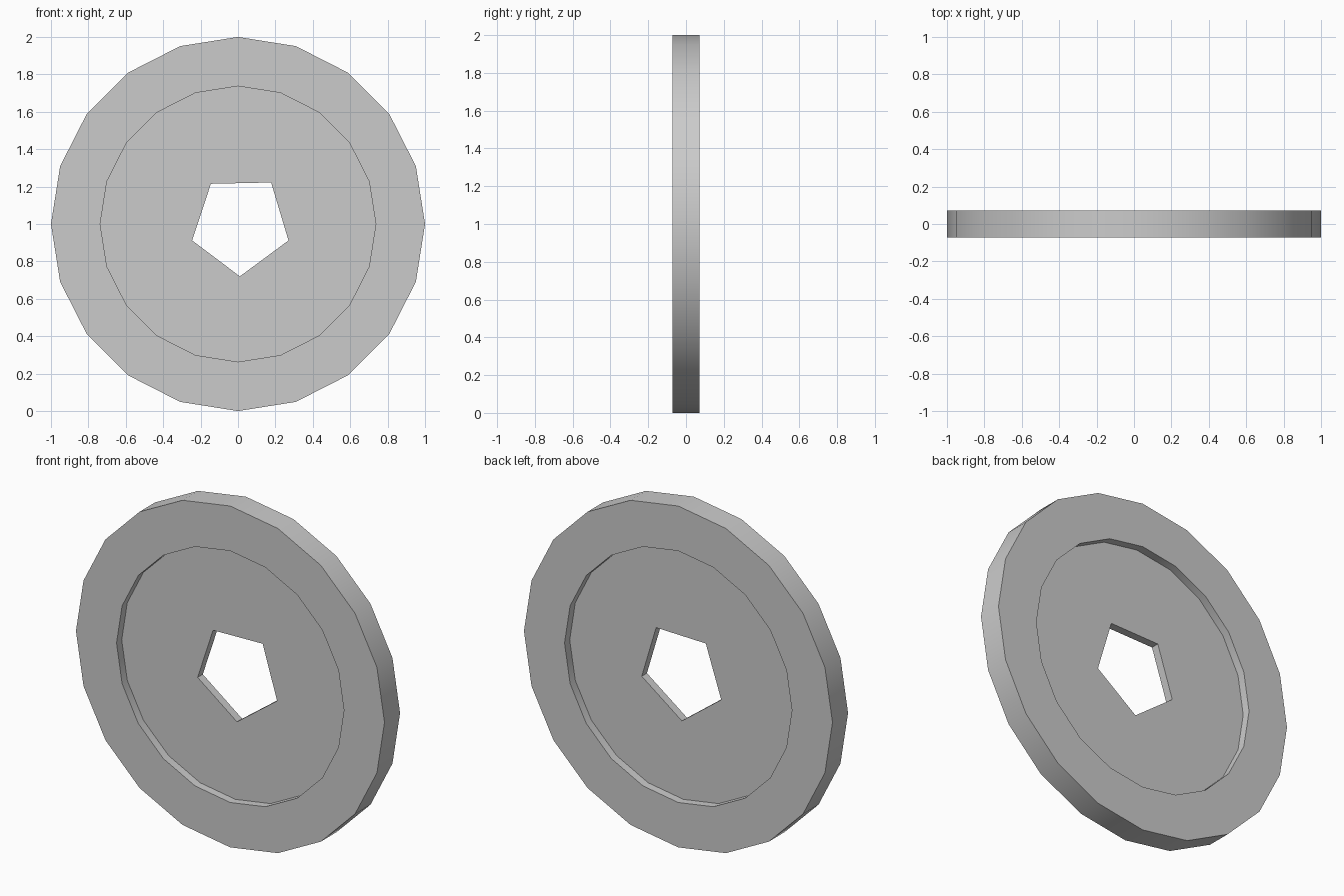
import bpy, bmesh, math

if "Cube" in bpy.data.objects:
    bpy.data.objects.remove(bpy.data.objects["Cube"])

CZ = 1.0                    # hub height
SIDES = 20
RIM_R, RECESS_R = 1.0, 0.737
RIM_Y, WEB_Y = 0.072, 0.024  # half thickness of rim and of thin web

circle = [(math.cos(math.tau * i / SIDES), math.sin(math.tau * i / SIDES)) for i in range(SIDES)]
# slightly uneven five-sided hole
hole = [(0.01, -0.28), (0.27, -0.088), (0.177, 0.222), (-0.145, 0.215), (-0.245, -0.088)]

bm = bmesh.new()


def ring(points, scale, y):
    return [bm.verts.new((x * scale, y, CZ + z * scale)) for x, z in points]


def bridge(a, b):
    for i in range(len(a)):
        j = (i + 1) % len(a)
        bm.faces.new((a[i], a[j], b[j], b[i]))


def loop_edges(loop):
    return [bm.edges.get((loop[i], loop[(i + 1) % len(loop)])) for i in range(len(loop))]


# rim, side faces and recess walls
rings = [ring(circle, r, y) for r, y in (
    (RECESS_R, -WEB_Y), (RECESS_R, -RIM_Y), (RIM_R, -RIM_Y),
    (RIM_R, RIM_Y), (RECESS_R, RIM_Y), (RECESS_R, WEB_Y))]
for a, b in zip(rings, rings[1:]):
    bridge(a, b)

# hole wall
hole_front, hole_back = ring(hole, 1, -WEB_Y), ring(hole, 1, WEB_Y)
bridge(hole_front, hole_back)

# recessed web faces around the hole
for outer, inner in ((rings[0], hole_front), (rings[-1], hole_back)):
    bmesh.ops.triangle_fill(bm, use_beauty=True, use_dissolve=False, normal=(0, 1, 0),
                            edges=loop_edges(outer) + loop_edges(inner))

bmesh.ops.recalc_face_normals(bm, faces=bm.faces)
mesh = bpy.data.meshes.new("recessed_disc")
bm.to_mesh(mesh)
bm.free()

disc = bpy.data.objects.new("recessed_disc", mesh)
bpy.context.collection.objects.link(disc)
bpy.context.view_layer.objects.active = disc
disc.select_set(True)
bpy.ops.object.shade_smooth_by_angle(angle=math.radians(30))
